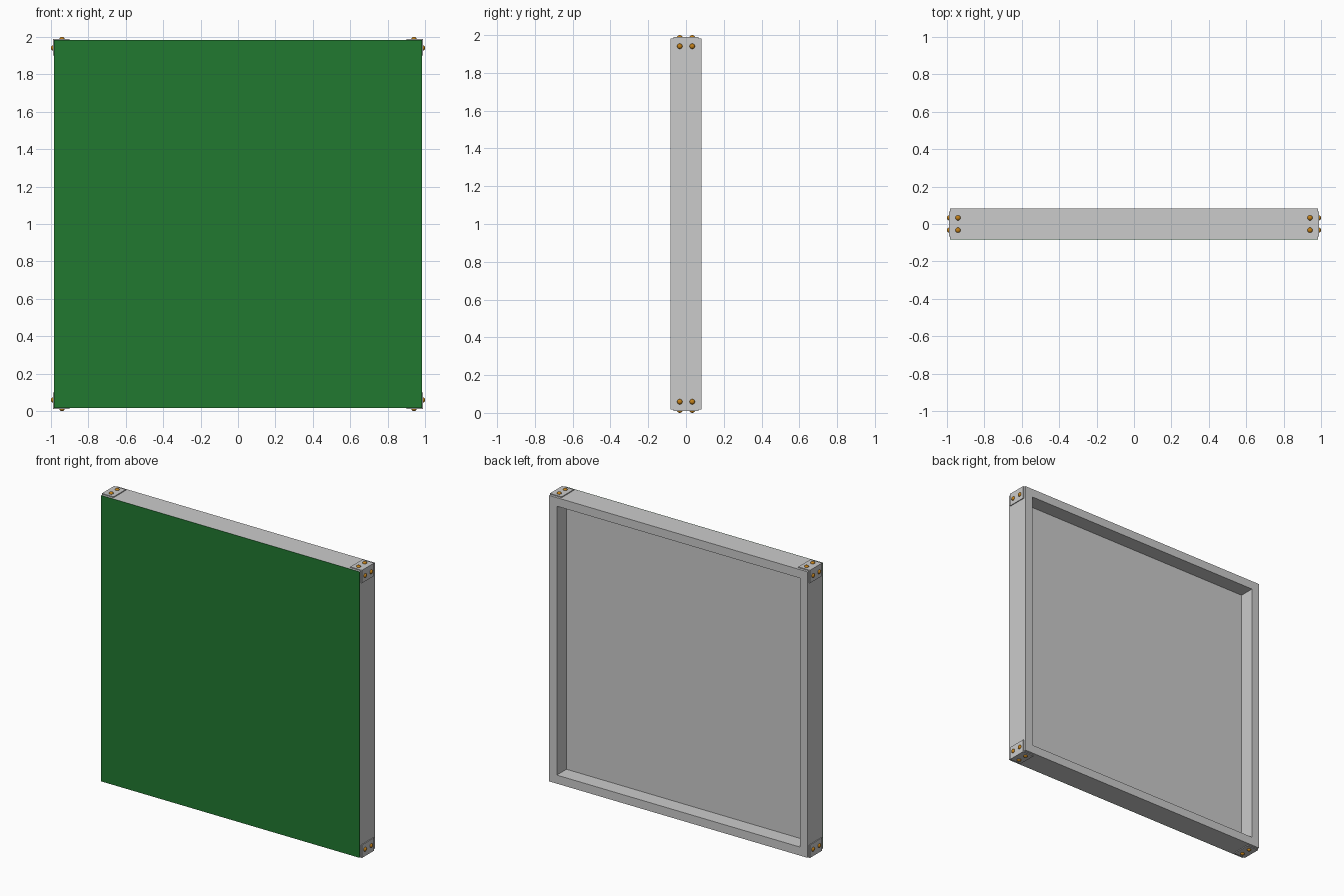
import bpy, bmesh, math
from mathutils import Matrix, Vector

if "Cube" in bpy.data.objects:
    bpy.data.objects.remove(bpy.data.objects["Cube"])

H = 0.983        # half width of the frame
D = 0.083        # half depth
CZ = 1.0         # centre height
SKIN = 0.002     # thickness of the green face


def material(name, rgb):
    m = bpy.data.materials.new(name)
    m.diffuse_color = (*rgb, 1)
    m.use_nodes = True
    m.node_tree.nodes["Principled BSDF"].inputs["Base Color"].default_value = m.diffuse_color
    return m


def finish(bm, name, mat=None, smooth=False):
    bmesh.ops.recalc_face_normals(bm, faces=bm.faces)
    for f in bm.faces:
        f.smooth = smooth
    me = bpy.data.meshes.new(name)
    bm.to_mesh(me)
    bm.free()
    ob = bpy.data.objects.new(name, me)
    bpy.context.collection.objects.link(ob)
    if mat:
        me.materials.append(mat)
    return ob


def box(bm, lo, hi):
    lo, hi = Vector(lo), Vector(hi)
    m = Matrix.Translation((lo + hi) / 2) @ Matrix.Diagonal((*(hi - lo), 1))
    bmesh.ops.create_cube(bm, size=1, matrix=m)


green = material("green", (0.015, 0.19, 0.03))
bronze = material("bronze", (0.55, 0.22, 0.01))

# tray-shaped frame: back face inset and pushed in
bm = bmesh.new()
box(bm, (-H, -D + SKIN, CZ - H), (H, D, CZ + H))
back = max(bm.faces, key=lambda f: f.calc_center_median().y)
bmesh.ops.inset_region(bm, faces=[back], thickness=0.083)
pushed = bmesh.ops.extrude_discrete_faces(bm, faces=[back])["faces"]
bmesh.ops.translate(bm, verts=pushed[0].verts, vec=(0, -0.105, 0))
finish(bm, "frame")

# green front face
bm = bmesh.new()
box(bm, (-H, -D, CZ - H), (H, -D + SKIN, CZ + H))
finish(bm, "front_panel", green)

# L-shaped corner brackets, each with four domed rivets
T, LEG, W = 0.006, 0.083, 0.066
profile = [(H - LEG, H), (H, H), (H, H - LEG),
           (H + T, H - LEG), (H + T, H + T), (H - LEG, H + T)]
for sx, side in ((-1, "left"), (1, "right")):
    for sz, level in ((-1, "bottom"), (1, "top")):
        bm = bmesh.new()
        face = bm.faces.new([bm.verts.new((sx * x, -W, CZ + sz * z)) for x, z in profile])
        ext = bmesh.ops.extrude_face_region(bm, geom=[face])["geom"]
        bmesh.ops.translate(bm, vec=(0, 2 * W, 0),
                            verts=[v for v in ext if isinstance(v, bmesh.types.BMVert)])
        finish(bm, f"{level}_{side}_bracket")

        bm = bmesh.new()
        for y in (-0.033, 0.033):
            for pos, axis in (((sx * (H + T), y, CZ + sz * 0.941), (sx, 0, 0)),
                              ((sx * 0.941, y, CZ + sz * (H + T)), (0, 0, sz))):
                rot = Vector(axis).to_track_quat('Z', 'Y').to_matrix().to_4x4()
                bmesh.ops.create_uvsphere(
                    bm, u_segments=16, v_segments=10, radius=1,
                    matrix=Matrix.Translation(pos) @ rot @ Matrix.Diagonal((0.014, 0.014, 0.011, 1)))
        finish(bm, f"{level}_{side}_rivets", bronze, smooth=True)
